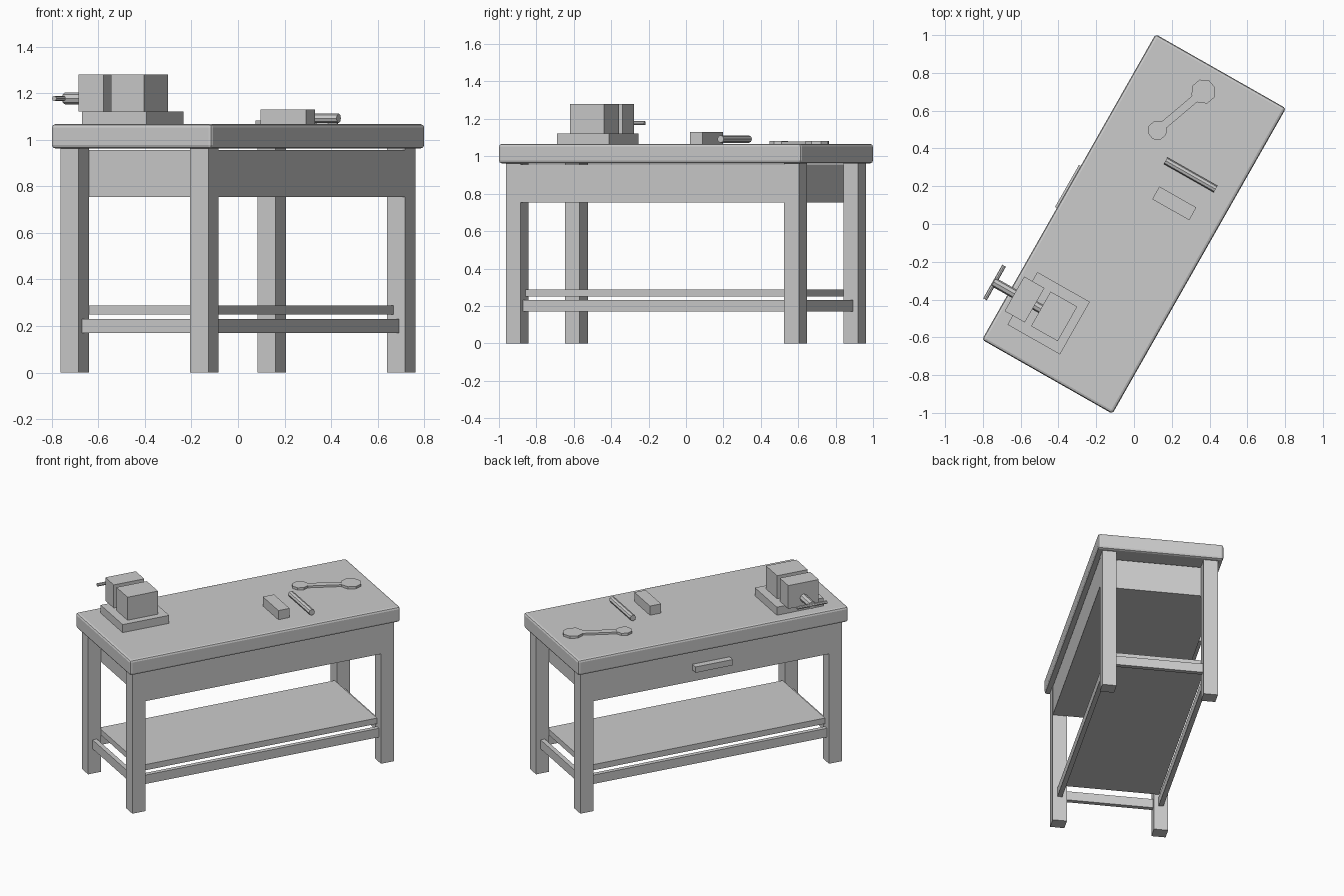
import bpy, math
from mathutils import Matrix

if "Cube" in bpy.data.objects:
    bpy.data.objects.remove(bpy.data.objects["Cube"])

# The bench is laid out along local x, then turned about z
TURN = Matrix.Rotation(math.radians(60.4), 4, 'Z')

grey = bpy.data.materials.new("plain grey")
grey.diffuse_color = (0.6, 0.6, 0.6, 1)
grey.use_nodes = True
grey.node_tree.nodes["Principled BSDF"].inputs["Base Color"].default_value = grey.diffuse_color


def finish(name, local):
    ob = bpy.context.object
    ob.name = name
    ob.data.materials.append(grey)
    ob.matrix_world = TURN @ local
    return ob


def box(name, x0, x1, y0, y1, z0, z1):
    bpy.ops.mesh.primitive_cube_add(size=1)
    size = Matrix.Diagonal((x1 - x0, y1 - y0, z1 - z0, 1))
    bpy.context.object.data.transform(size)
    return finish(name, Matrix.Translation(((x0 + x1) / 2, (y0 + y1) / 2, (z0 + z1) / 2)))


def rod(name, centre, radius, length, axis, sides=8, spin=0.0):
    bpy.ops.mesh.primitive_cylinder_add(vertices=sides, radius=radius, depth=length)
    aim = {'X': Matrix.Rotation(math.pi / 2, 4, 'Y'),
           'Y': Matrix.Rotation(math.pi / 2, 4, 'X'),
           'Z': Matrix.Identity(4)}[axis]
    return finish(name, Matrix.Translation(centre) @ aim @ Matrix.Rotation(spin, 4, 'Z'))


# Bench top with softened edges
top = box("bench_top", -0.93, 0.93, -0.397, 0.397, 0.962, 1.067)
bevel = top.modifiers.new("soft_edges", 'BEVEL')
bevel.width = 0.015
bevel.segments = 2

# Legs
LX, LY, H = 0.856, 0.32, 0.045
for sx, a in ((-1, "left"), (1, "right")):
    for sy, b in ((-1, "front"), (1, "back")):
        box(f"{b}_{a}_leg", sx * LX - H, sx * LX + H, sy * LY - H, sy * LY + H, 0, 0.962)

# Drawer case between the legs and its pull
box("drawer_case", -0.811, 0.811, -0.364, 0.364, 0.753, 0.956)
box("drawer_pull", -0.128, 0.128, 0.36, 0.408, 0.83, 0.87)

# Stretchers and lower shelf
for s, a, b in ((-1, "left", "front"), (1, "right", "back")):
    box(f"{a}_stretcher", s * LX - 0.015, s * LX + 0.015, -LY, LY, 0.17, 0.231)
    box(f"{b}_stretcher", -LX, LX, s * LY - 0.015, s * LY + 0.015, 0.17, 0.231)
box("shelf", -0.811, 0.811, -0.307, 0.307, 0.25, 0.289)

# Vise
VX = -0.634
box("vise_base", VX - 0.16, VX + 0.16, 0.0, 0.319, 1.066, 1.122)
box("vise_fixed_jaw", VX - 0.105, VX + 0.105, 0.045, 0.207, 1.121, 1.28)
box("vise_moving_jaw", VX - 0.105, VX + 0.105, 0.245, 0.368, 1.121, 1.28)
rod("vise_screw", (VX, 0.345, 1.177), 0.025, 0.30, 'Y')
rod("vise_handle", (VX, 0.489, 1.177), 0.011, 0.205, 'X')

# Loose block and round bar on the bench
box("small_block", 0.162, 0.239, -0.244, -0.019, 1.066, 1.13)
rod("round_bar", (0.374, -0.132, 1.092), 0.02, 0.305, 'Y')

# Wrench: two octagonal heads joined by a flat shank
big, small = (0.791, 0.027), (0.492, 0.137)
dx, dy = big[0] - small[0], big[1] - small[1]
angle, length = math.atan2(dy, dx), math.hypot(dx, dy)
spin = angle + math.pi / 8
rod("wrench_big_head", (*big, 1.074), 0.066, 0.017, 'Z', 8, spin)
rod("wrench_small_head", (*small, 1.074), 0.052, 0.017, 'Z', 8, spin)
bar = box("wrench_shank", -length / 2, length / 2, -0.021, 0.021, 1.067, 1.08)
mid = ((big[0] + small[0]) / 2, (big[1] + small[1]) / 2, 1.0735)
bar.matrix_world = TURN @ Matrix.Translation(mid) @ Matrix.Rotation(angle, 4, 'Z')
